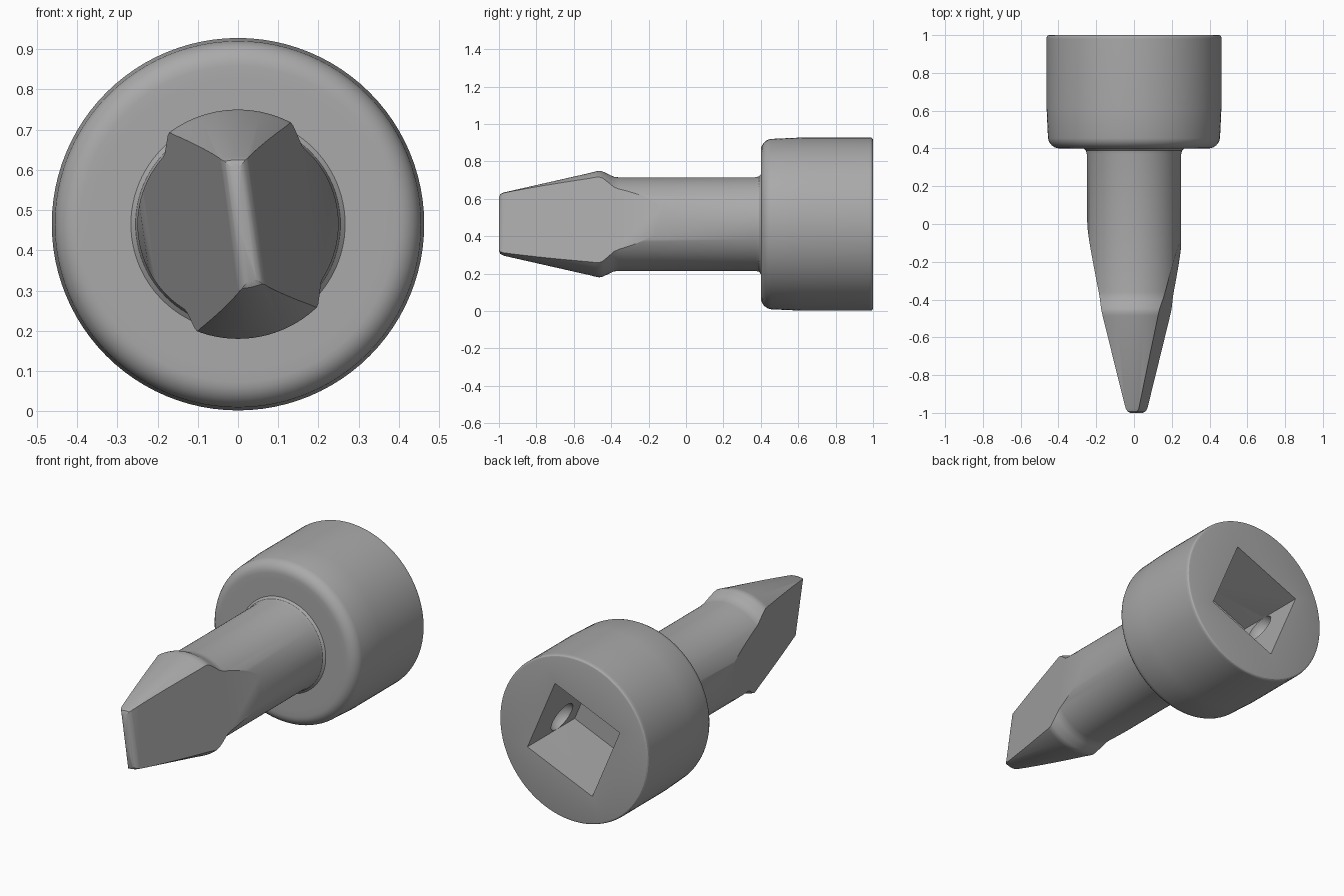
import bpy, bmesh, math
from mathutils import Matrix, Vector

cube = bpy.data.objects.get("Cube")
if cube:
    bpy.data.objects.remove(cube)

AXIS_Z = 0.465
BLADE_TILT = math.radians(-8)

steel = bpy.data.materials.new("grey steel")
STEEL = (0.40, 0.40, 0.40, 1)
steel.diffuse_color = STEEL
steel.use_nodes = True
steel.node_tree.nodes["Principled BSDF"].inputs["Base Color"].default_value = STEEL


def finish(name, bm):
    """Turn a bmesh into a named object lying on the tool axis."""
    bmesh.ops.remove_doubles(bm, verts=bm.verts, dist=1e-5)
    bmesh.ops.recalc_face_normals(bm, faces=bm.faces)
    mesh = bpy.data.meshes.new(name)
    bm.to_mesh(mesh)
    bm.free()
    mesh.materials.append(steel)
    obj = bpy.data.objects.new(name, mesh)
    obj.location.z = AXIS_Z
    bpy.context.collection.objects.link(obj)
    return obj


def lathe(name, profile, steps=96):
    """Revolve (radius, y) points around the y axis."""
    bm = bmesh.new()
    verts = [bm.verts.new((r, y, 0)) for r, y in profile]
    edges = [bm.edges.new(pair) for pair in zip(verts, verts[1:])]
    bmesh.ops.spin(bm, geom=verts + edges, cent=(0, 0, 0), axis=(0, 1, 0),
                   angle=math.tau, steps=steps)
    return finish(name, bm)


def prism(name, outline, offset):
    """Extrude a closed outline along an offset vector."""
    bm = bmesh.new()
    face = bm.faces.new([bm.verts.new(p) for p in outline])
    new = bmesh.ops.extrude_face_region(bm, geom=[face])["geom"]
    moved = [v for v in new if isinstance(v, bmesh.types.BMVert)]
    bmesh.ops.translate(bm, verts=moved, vec=offset)
    return finish(name, bm)


def boolean(obj, tool, operation):
    mod = obj.modifiers.new(tool.name, 'BOOLEAN')
    mod.object, mod.operation, mod.solver = tool, operation, 'EXACT'
    tool.hide_render = True
    tool.hide_set(True)


def arc(cr, cy, radius, start, end, n=6):
    """Profile points along a rounded corner."""
    angles = [math.radians(start + (end - start) * i / n) for i in range(n + 1)]
    return [(cr + radius * math.cos(a), cy + radius * math.sin(a)) for a in angles]


# Socket head: drum with a wide front rounding and a crisp rear rim
head = lathe("socket_head",
             [(0, 0.40), (0.36, 0.40)]
             + arc(0.393, 0.463, 0.063, -90, -8)
             + [(0.463, 0.62), (0.463, 0.978)]
             + arc(0.449, 0.986, 0.014, 0, 90, 3)
             + [(0, 1.0)])

# Square drive recess in the rear face
corners = [math.radians(68 + 90 * i) for i in range(4)]
recess = prism("drive_recess_cutter",
               [(0.31 * math.cos(a), 0.58, 0.31 * math.sin(a)) for a in corners],
               (0, 0.6, 0))
boolean(head, recess, 'DIFFERENCE')

# Opposed detent dimples inside the recess
for side, label in ((1, "left"), (-1, "right")):
    bm = bmesh.new()
    bmesh.ops.create_uvsphere(bm, u_segments=24, v_segments=16, radius=0.085)
    bmesh.ops.translate(bm, verts=bm.verts, vec=(side * 0.25, 0.74, side * -0.04))
    boolean(head, finish(label + "_detent_cutter", bm), 'DIFFERENCE')

# Round shank, swelling into the blade shoulder and narrowing to the tip
shank = lathe("shank_and_blade",
              [(0, -1.0), (0.145, -1.0), (0.16, -0.993), (0.169, -0.975),
               (0.272, -0.52), (0.281, -0.485), (0.285, -0.465), (0.281, -0.445),
               (0.262, -0.405), (0.253, -0.385), (0.25, -0.36),
               (0.25, 0.37), (0.255, 0.39), (0.272, 0.405), (0.272, 0.43), (0, 0.43)])

# Wedge that flattens both sides of the blade
half = [(0.012, -1.0), (0.024, -0.994), (0.034, -0.98),
        (0.235, -0.10), (0.25, -0.03), (0.262, 0.08), (0.30, 0.25), (0.30, 0.5)]
outline = [(x, y, -0.4) for x, y in half] + [(-x, y, -0.4) for x, y in reversed(half)]
wedge = prism("blade_wedge_cutter", outline, (0, 0, 0.8))
wedge.rotation_euler.y = BLADE_TILT
wedge.location.x = 0.014
boolean(shank, wedge, 'INTERSECT')

# Bake the cuts, remove the cutters and shade
bpy.context.view_layer.update()
for obj in (head, shank):
    graph = bpy.context.evaluated_depsgraph_get()
    baked = bpy.data.meshes.new_from_object(obj.evaluated_get(graph))
    cutters = [m.object for m in obj.modifiers]
    obj.modifiers.clear()
    obj.data = baked
    for cutter in cutters:
        bpy.data.objects.remove(cutter)
    bpy.ops.object.select_all(action='DESELECT')
    obj.select_set(True)
    bpy.context.view_layer.objects.active = obj
    bpy.ops.object.shade_smooth_by_angle(angle=math.radians(28))
